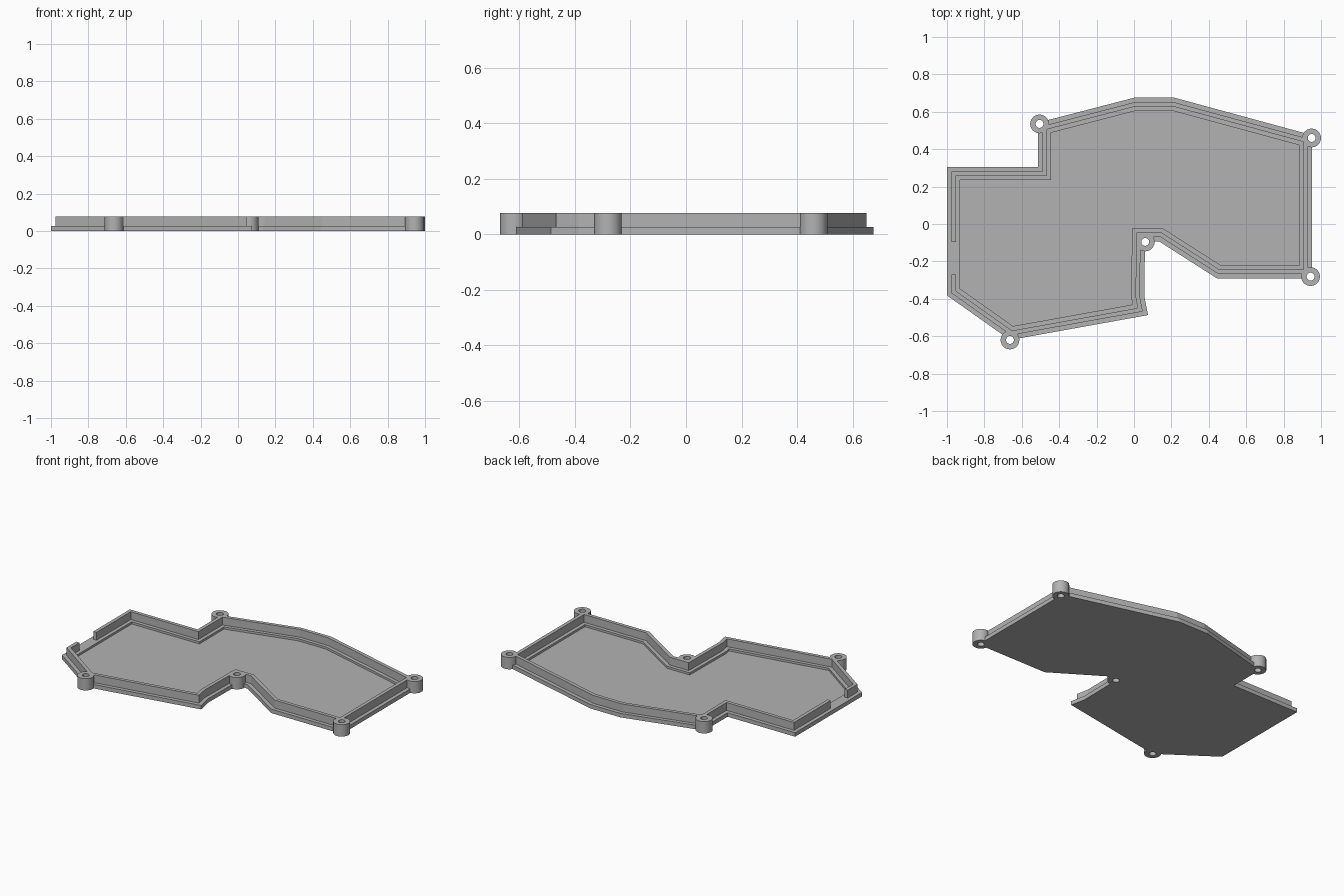
import bpy, bmesh, math
from mathutils import Vector

if "Cube" in bpy.data.objects:
    bpy.data.objects.remove(bpy.data.objects["Cube"])

LEDGE_Z, FLOOR_Z, TOP_Z = 0.026, 0.012, 0.077

grey = bpy.data.materials.new("plain grey")
grey.diffuse_color = (0.45, 0.45, 0.45, 1)
grey.use_nodes = True
grey.node_tree.nodes["Principled BSDF"].inputs["Base Color"].default_value = grey.diffuse_color

# Tray outline, clockwise from above, starting and ending at the cable gap
OUTLINE = [Vector(p) for p in [
    (-1, -0.095), (-1, 0.305), (-0.513, 0.305), (-0.513, 0.542), (0, 0.675),
    (0.217, 0.675), (0.953, 0.475), (0.953, -0.291), (0.444, -0.291),
    (0.134, -0.093), (0.059, -0.093), (0.055, -0.385), (0.075, -0.487),
    (-0.663, -0.62), (-1, -0.382), (-1, -0.27)]]
POSTS = [(-0.505, 0.535), (0.95, 0.46), (0.944, -0.281), (0.06, -0.096), (-0.663, -0.62)]


def inset(dist):
    """Mitred inward offset of the outline."""
    result, n = [], len(OUTLINE)
    for i, p in enumerate(OUTLINE):
        a = (p - OUTLINE[i - 1]).normalized()
        b = (OUTLINE[(i + 1) % n] - p).normalized()
        na, nb = Vector((a.y, -a.x)), Vector((b.y, -b.x))
        result.append(p + (na + nb) * dist / (1 + na.dot(nb)))
    return result


def make_object(name, bm):
    bmesh.ops.recalc_face_normals(bm, faces=bm.faces)
    mesh = bpy.data.meshes.new(name)
    bm.to_mesh(mesh)
    bm.free()
    mesh.materials.append(grey)
    obj = bpy.data.objects.new(name, mesh)
    bpy.context.collection.objects.link(obj)
    return obj


def add_loop(bm, points, z):
    return [bm.verts.new((p[0], p[1], z)) for p in points]


def bridge(bm, a, b, closed=True):
    n = len(a)
    for i in range(n if closed else n - 1):
        j = (i + 1) % n
        bm.faces.new((a[i], a[j], b[j], b[i]))


def circle(centre, radius, n=40):
    return [(centre[0] + radius * math.cos(2 * math.pi * i / n),
             centre[1] + radius * math.sin(2 * math.pi * i / n)) for i in range(n)]


# Base tray: flat bottom, ledge around the edge, recessed floor
bm = bmesh.new()
loops = [add_loop(bm, inset(d), z) for d, z in
         [(0, 0), (0, LEDGE_Z), (0.07, LEDGE_Z), (0.07, FLOOR_Z)]]
for a, b in zip(loops, loops[1:]):
    bridge(bm, a, b)
bm.faces.new(loops[0])
bm.faces.new(loops[-1])
base_tray = make_object("base_tray", bm)

# Rim wall: open strip that leaves the cable gap on the left side
bm = bmesh.new()
loops = [add_loop(bm, inset(d), z) for d, z in
         [(0.024, LEDGE_Z - 0.004), (0.024, TOP_Z), (0.047, TOP_Z), (0.047, LEDGE_Z - 0.004)]]
for i in range(4):
    bridge(bm, loops[i], loops[(i + 1) % 4], closed=False)
for end in (0, -1):
    bm.faces.new([l[end] for l in loops])
rim_wall = make_object("rim_wall", bm)

# Screw posts: tubes with open holes
bm = bmesh.new()
for c in POSTS:
    rings = [add_loop(bm, circle(c, r), z) for r, z in
             [(0.05, 0), (0.05, TOP_Z), (0.021, TOP_Z), (0.021, 0)]]
    for i in range(4):
        bridge(bm, rings[i], rings[(i + 1) % 4])
screw_posts = make_object("screw_posts", bm)
bpy.context.view_layer.objects.active = screw_posts
screw_posts.select_set(True)
bpy.ops.object.shade_smooth_by_angle(angle=math.radians(30))

# Hole cutter: clears the tray and wall inside every post
bm = bmesh.new()
for c in POSTS:
    low, high = add_loop(bm, circle(c, 0.0212), -0.1), add_loop(bm, circle(c, 0.0212), 0.2)
    bridge(bm, low, high)
    bm.faces.new(low)
    bm.faces.new(high)
hole_cutter = make_object("hole_cutter", bm)
hole_cutter.hide_render = True
hole_cutter.hide_viewport = True
for obj in (base_tray, rim_wall):
    mod = obj.modifiers.new("screw holes", 'BOOLEAN')
    mod.operation = 'DIFFERENCE'
    mod.solver = 'EXACT'
    mod.object = hole_cutter
